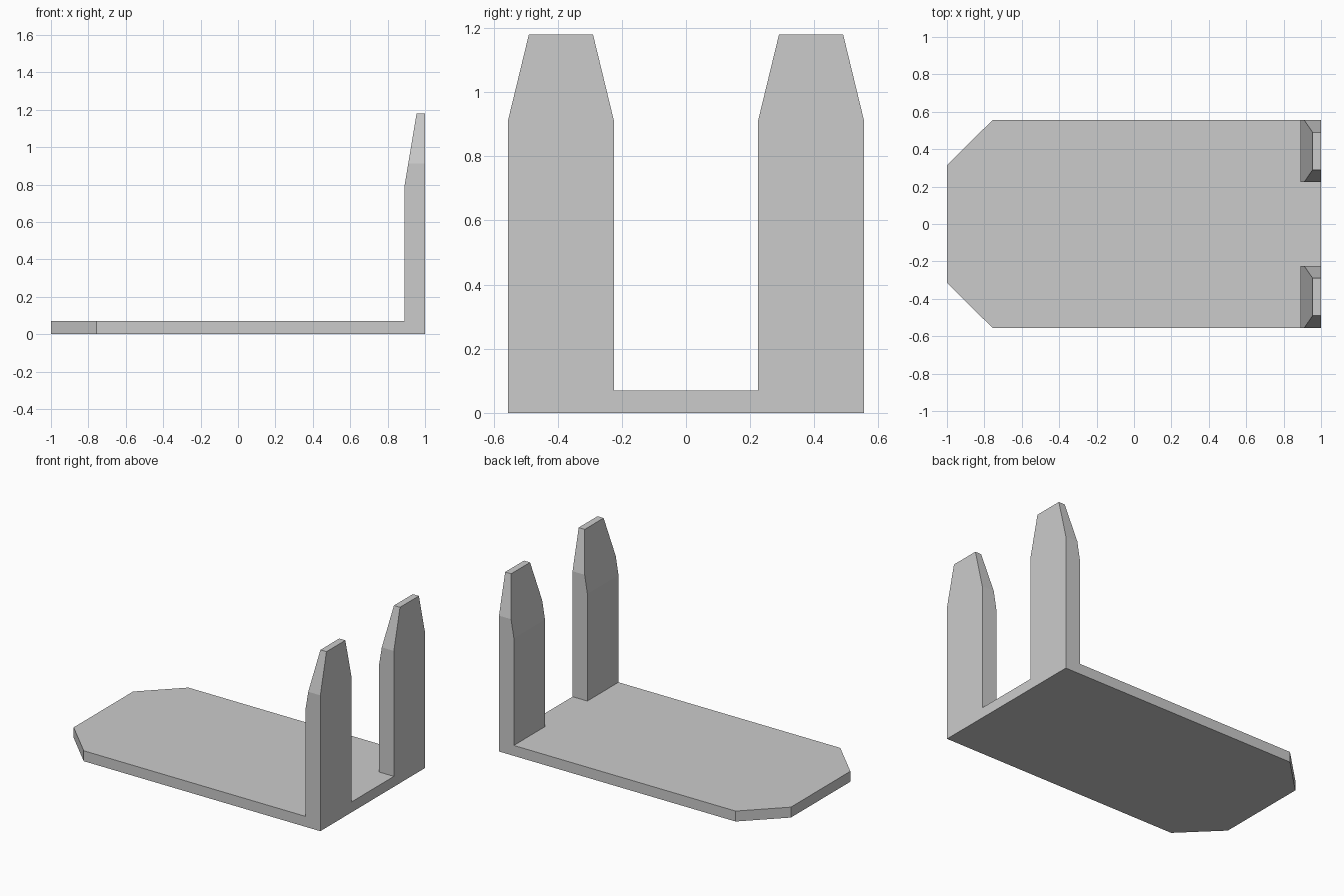
import bpy
import bmesh

cube = bpy.data.objects.get("Cube")
if cube:
    bpy.data.objects.remove(cube, do_unlink=True)

GREY = (0.6, 0.6, 0.6, 1)
PLATE_TOP = 0.07
HALF_WIDTH = 0.555

grey = bpy.data.materials.new("plain grey")
grey.use_nodes = True
grey.diffuse_color = GREY
grey.node_tree.nodes["Principled BSDF"].inputs["Base Color"].default_value = GREY


def extrude_outline(name, points, offset, cut=None):
    """Sweep a closed outline along an offset, optionally slicing off one side of a plane."""
    bm = bmesh.new()
    face = bm.faces.new([bm.verts.new(p) for p in points])
    swept = bmesh.ops.extrude_face_region(bm, geom=[face], use_keep_orig=True)
    verts = [v for v in swept["geom"] if isinstance(v, bmesh.types.BMVert)]
    bmesh.ops.translate(bm, verts=verts, vec=offset)
    if cut:
        sliced = bmesh.ops.bisect_plane(bm, geom=bm.verts[:] + bm.edges[:] + bm.faces[:],
                                        plane_co=cut[0], plane_no=cut[1], clear_outer=True)
        edges = [e for e in sliced["geom_cut"] if isinstance(e, bmesh.types.BMEdge)]
        bmesh.ops.contextual_create(bm, geom=edges)
    bmesh.ops.recalc_face_normals(bm, faces=bm.faces[:])
    mesh = bpy.data.meshes.new(name)
    bm.to_mesh(mesh)
    bm.free()
    mesh.materials.append(grey)
    obj = bpy.data.objects.new(name, mesh)
    bpy.context.collection.objects.link(obj)
    return obj


# Base plate with two clipped corners
half = [(1, HALF_WIDTH), (-0.757, HALF_WIDTH), (-1, 0.315)]
outline = half + [(x, -y) for x, y in reversed(half)]
extrude_outline("base_plate", [(x, y, 0) for x, y in outline], (0, 0, PLATE_TOP))

# Upright prongs: tapered on both edges, then sloped on the inner face
prong = [(0.225, PLATE_TOP), (HALF_WIDTH, PLATE_TOP), (HALF_WIDTH, 0.912),
         (0.49, 1.18), (0.29, 1.18), (0.225, 0.912)]
slope_start, slope_normal = (0.89, 0, 0.79), (-0.39, 0, 0.065)
for name, side in (("front_prong", -1), ("back_prong", 1)):
    extrude_outline(name, [(0.89, side * y, z) for y, z in prong], (0.11, 0, 0),
                    cut=(slope_start, slope_normal))
